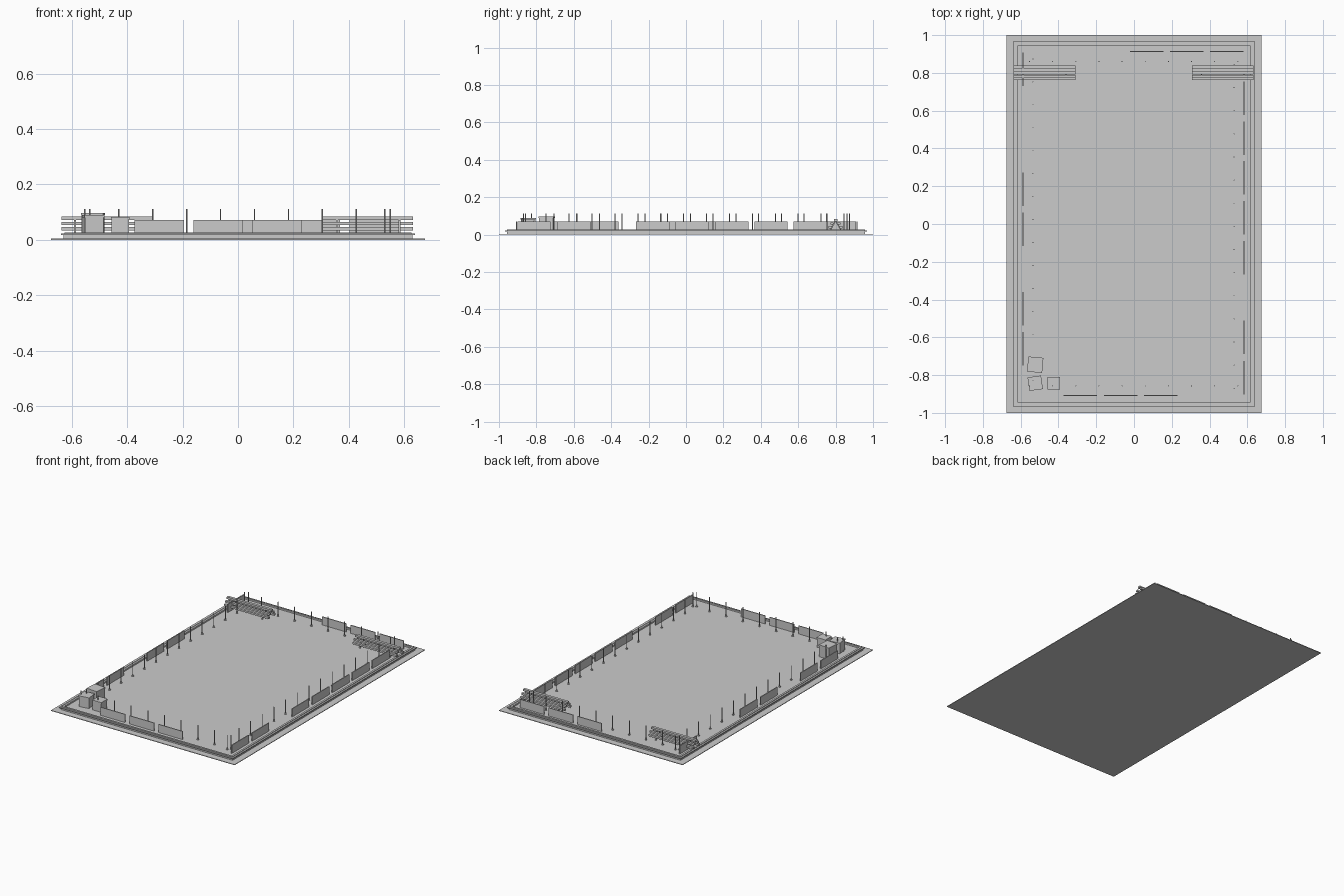
import bpy, bmesh, math
from mathutils import Matrix, Vector

if "Cube" in bpy.data.objects:
    bpy.data.objects.remove(bpy.data.objects["Cube"])

FLOOR = 0.017


def finish(bm, name):
    me = bpy.data.meshes.new(name)
    bm.to_mesh(me)
    bm.free()
    ob = bpy.data.objects.new(name, me)
    bpy.context.collection.objects.link(ob)
    return ob


def box(bm, x0, x1, y0, y1, z0, z1, rot=None):
    size = Matrix.Diagonal((x1 - x0, y1 - y0, z1 - z0, 1))
    loc = Matrix.Translation(((x0 + x1) / 2, (y0 + y1) / 2, (z0 + z1) / 2))
    bmesh.ops.create_cube(bm, size=1, matrix=loc @ (rot or Matrix()) @ size)


def rod(bm, x, y, z0, z1, r, sides=6):
    bmesh.ops.create_cone(bm, cap_ends=True, segments=sides, radius1=r, radius2=r,
                          depth=z1 - z0, matrix=Matrix.Translation((x, y, (z0 + z1) / 2)))


def ring(name, ox, oy, ix, iy, z0, z1):
    # rectangular frame with a hole
    bm = bmesh.new()
    loops = []
    for hx, hy, z in ((ox, oy, z0), (ox, oy, z1), (ix, iy, z1), (ix, iy, z0)):
        loops.append([bm.verts.new((sx * hx, sy * hy, z))
                      for sx, sy in ((-1, -1), (1, -1), (1, 1), (-1, 1))])
    for a in range(4):
        b = (a + 1) % 4
        for i in range(4):
            j = (i + 1) % 4
            bm.faces.new((loops[a][i], loops[a][j], loops[b][j], loops[b][i]))
    bmesh.ops.recalc_face_normals(bm, faces=bm.faces)
    return finish(bm, name)


# ground sheet and raised floor
bm = bmesh.new()
box(bm, -0.675, 0.675, -1, 1, 0, 0.004)
finish(bm, "ground_sheet")
bm = bmesh.new()
box(bm, -0.63, 0.63, -0.957, 0.957, 0.004, FLOOR)
finish(bm, "floor_slab")

# stepped kerb round the floor
ring("kerb_ledge", 0.638, 0.968, 0.614, 0.945, FLOOR, 0.023)
ring("kerb_cap", 0.627, 0.957, 0.614, 0.945, 0.023, 0.027)

# upright board panels, each 0.18 long
L, T, TOP = 0.178, 0.003, 0.071
bm = bmesh.new()
for y, starts in ((-0.907, (-0.373, -0.16, 0.052)), (0.914, (-0.022, 0.19, 0.402))):
    for x in starts:
        box(bm, x, x + L, y - T, y + T, FLOOR, TOP)
for x, starts in ((-0.588, (-0.75, -0.538, -0.117, 0.095, 0.73)),
                  (0.583, (-0.902, -0.688, -0.267, -0.056, 0.155, 0.365, 0.576))):
    for y in starts:
        box(bm, x - T, x + T, y, y + L, FLOOR, TOP)
finish(bm, "board_panels")

# slim posts on small feet
spots = [(-0.553 + 0.1225 * i, y) for y in (-0.857, 0.86) for i in range(10)]
spots += [(-0.535, -0.827 + 0.1215 * i) for i in range(15)]
spots += [(0.53, -0.87 + 0.1225 * i) for i in range(15)]
bm = bmesh.new()
for x, y in spots:
    rod(bm, x, y, FLOOR, 0.112, 0.0028)
    rod(bm, x, y, FLOOR, FLOOR + 0.004, 0.007, 8)
finish(bm, "posts")

# three turned crates with lids
for i, (x, y, s, deg) in enumerate(((-0.523, -0.745, 0.08, -5),
                                    (-0.523, -0.843, 0.072, 8),
                                    (-0.425, -0.843, 0.066, 0))):
    bm = bmesh.new()
    rot = Matrix.Rotation(math.radians(deg), 4, 'Z')
    h, k = s / 2, s / 2 - 0.002
    box(bm, x - k, x + k, y - k, y + k, FLOOR, FLOOR + s - 0.008, rot)
    box(bm, x - h, x + h, y - h, y + h, FLOOR + s - 0.008, FLOOR + s, rot)
    finish(bm, "crate_%d" % (i + 1))

# two tiered slatted stands on A-shaped legs
Y = 0.80
for name, x0, x1 in (("left_stand", -0.637, -0.31), ("right_stand", 0.307, 0.632)):
    bm = bmesh.new()
    box(bm, x0, x1, Y - 0.009, Y + 0.009, 0.071, 0.084)
    for s in (-1, 1):
        for off, z in ((0.019, 0.053), (0.030, 0.034)):
            c = Y + s * off
            box(bm, x0, x1, c - 0.008, c + 0.008, z, z + 0.012)
        for x in (x0 + 0.05, x1 - 0.05):
            a, b = Vector((x, Y, 0.074)), Vector((x, Y + s * 0.033, FLOOR))
            d = b - a
            rot = d.to_track_quat('Z', 'Y').to_matrix().to_4x4()
            bmesh.ops.create_cube(bm, size=1, matrix=Matrix.Translation((a + b) / 2) @ rot
                                  @ Matrix.Diagonal((0.006, 0.006, d.length, 1)))
    finish(bm, name)
